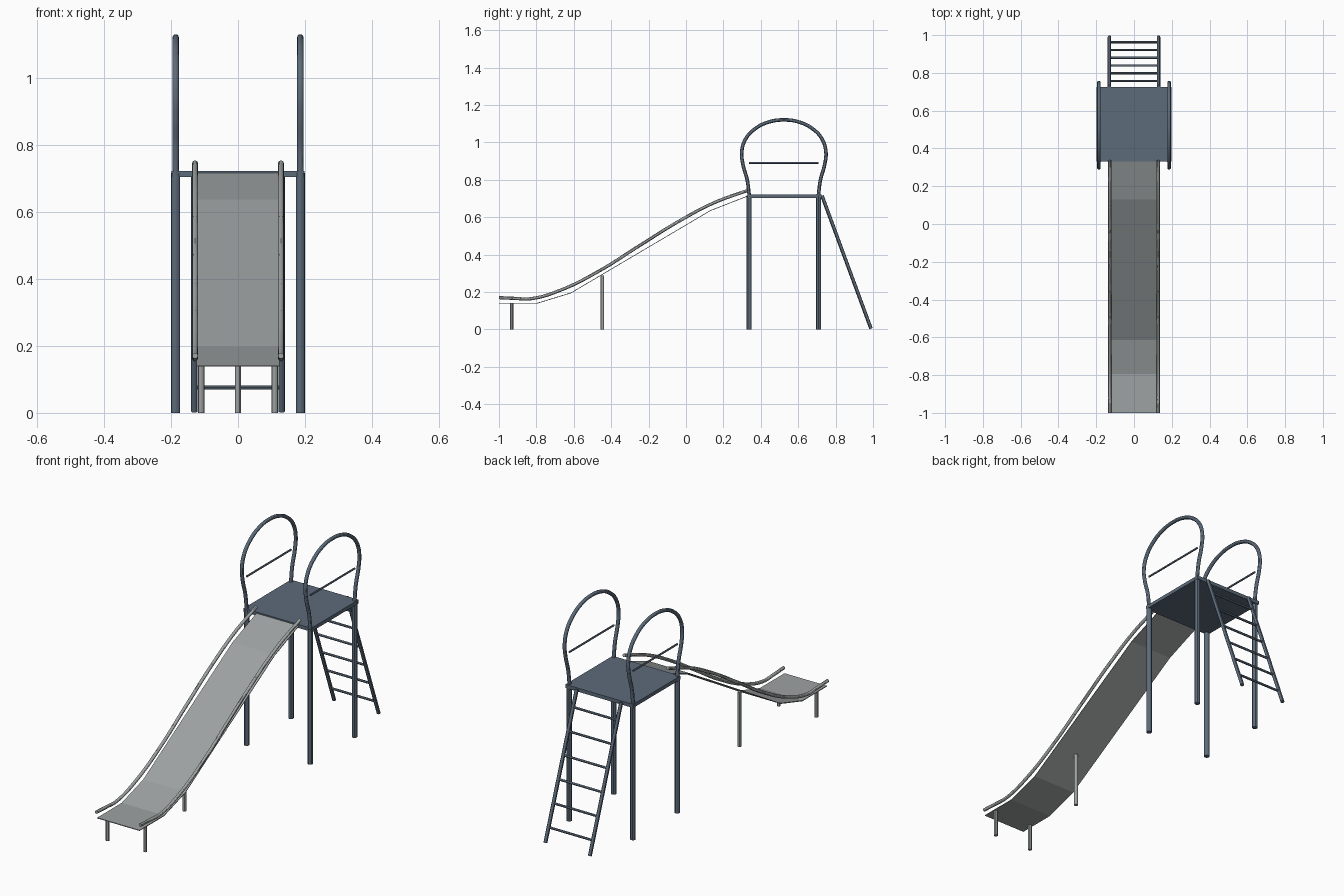
import bpy, bmesh
from mathutils import Vector

if "Cube" in bpy.data.objects:
    bpy.data.objects.remove(bpy.data.objects["Cube"])


def material(name, rgb):
    m = bpy.data.materials.new(name)
    m.diffuse_color = (*rgb, 1)
    m.use_nodes = True
    m.node_tree.nodes["Principled BSDF"].inputs["Base Color"].default_value = m.diffuse_color
    return m


STEEL = material("blue grey paint", (0.107, 0.146, 0.195))
METAL = material("light grey metal", (0.34, 0.36, 0.36))


def add(name, mesh, mat):
    mesh.materials.clear()
    mesh.materials.append(mat)
    ob = bpy.data.objects.new(name, mesh)
    bpy.context.collection.objects.link(ob)
    return ob


def tube(name, pts, r, mat):
    """Round tube along a smooth path (straight for two points)."""
    cu = bpy.data.curves.new(name + "_path", 'CURVE')
    cu.dimensions = '3D'
    cu.bevel_depth, cu.bevel_resolution = r, 4
    cu.resolution_u = 8 if len(pts) > 2 else 1
    cu.use_fill_caps = True
    sp = cu.splines.new('BEZIER')
    sp.bezier_points.add(len(pts) - 1)
    for bp, p in zip(sp.bezier_points, pts):
        bp.co = p
        bp.handle_left_type = bp.handle_right_type = 'AUTO' if len(pts) > 2 else 'VECTOR'
    tmp = bpy.data.objects.new(name + "_tmp", cu)
    bpy.context.collection.objects.link(tmp)
    dg = bpy.context.evaluated_depsgraph_get()
    mesh = bpy.data.meshes.new_from_object(tmp.evaluated_get(dg))
    bpy.data.objects.remove(tmp)
    ob = add(name, mesh, mat)
    bpy.ops.object.select_all(action='DESELECT')
    ob.select_set(True)
    bpy.context.view_layer.objects.active = ob
    bpy.ops.object.shade_smooth_by_angle()
    return ob


def strip(name, profile, half, thick, mat):
    """Sheet with a y-z profile, extruded across x and thickened downwards."""
    bm = bmesh.new()
    loop = list(profile) + [(y, z - thick) for y, z in reversed(profile)]
    n, k = len(profile), len(loop)
    a = [bm.verts.new((-half, y, z)) for y, z in loop]
    b = [bm.verts.new((half, y, z)) for y, z in loop]
    for i in range(k):
        j = (i + 1) % k
        bm.faces.new((a[i], a[j], b[j], b[i]))
    for s in (a, b):
        for i in range(n - 1):
            bm.faces.new((s[i], s[i + 1], s[k - 2 - i], s[k - 1 - i]))
    bmesh.ops.recalc_face_normals(bm, faces=bm.faces)
    me = bpy.data.meshes.new(name)
    bm.to_mesh(me)
    bm.free()
    return add(name, me, mat)


# Platform
strip("platform", [(0.33, 0.722), (0.725, 0.722)], 0.198, 0.019, STEEL)

# Guard hoop half outline, mirrored about the platform centre
MID = 0.523
half_hoop = [(0.339, 0.71), (0.327, 0.80), (0.305, 0.88), (0.298, 0.95),
             (0.32, 1.02), (0.37, 1.073), (0.44, 1.108)]
hoop = half_hoop + [(MID, 1.12)] + [(2 * MID - y, z) for y, z in reversed(half_hoop)]

# Slide handrail path
rail = [(-1.0, 0.17), (-0.92, 0.166), (-0.83, 0.164), (-0.67, 0.21), (-0.46, 0.315),
        (-0.25, 0.447), (-0.035, 0.58), (0.15, 0.677), (0.335, 0.745)]

ladder_top, ladder_foot = Vector((0, 0.727, 0.715)), Vector((0, 0.989, 0.004))

for s, side in ((-1, "left"), (1, "right")):
    # Platform posts, hoops and guard bars
    x = 0.186 * s
    for y, end in ((0.338, "front"), (0.709, "back")):
        tube(f"{side}_{end}_post", [(x, y, 0), (x, y, 0.715)], 0.0135, STEEL)
    tube(f"{side}_guard_hoop", [(x, y, z) for y, z in hoop], 0.0095, STEEL)
    tube(f"{side}_guard_bar", [(x, 0.338, 0.89), (x, 0.709, 0.89)], 0.005, STEEL)
    # Ladder rails
    off = Vector((0.13 * s, 0, 0))
    tube(f"{side}_ladder_rail", [ladder_foot + off, ladder_top + off], 0.0095, STEEL)
    # Slide handrails and front feet
    tube(f"{side}_slide_rail", [(0.128 * s, y, z) for y, z in rail], 0.0085, METAL)
    tube(f"{side}_slide_foot", [(0.11 * s, -0.932, 0), (0.11 * s, -0.932, 0.138)], 0.0095, METAL)

# Ladder rungs
for i in range(6):
    p = ladder_foot.lerp(ladder_top, (0.072 + 0.112 * i) / 0.715)
    tube(f"ladder_rung_{i + 1}", [(-0.13, p.y, p.z), (0.13, p.y, p.z)], 0.006, STEEL)

# Slide bed and middle support
strip("slide_bed", [(-1, 0.142), (-0.795, 0.142), (-0.615, 0.197), (0.13, 0.637), (0.335, 0.717)],
      0.124, 0.004, METAL)
tube("slide_middle_support", [(0, -0.447, 0), (0, -0.447, 0.288)], 0.0095, METAL)
